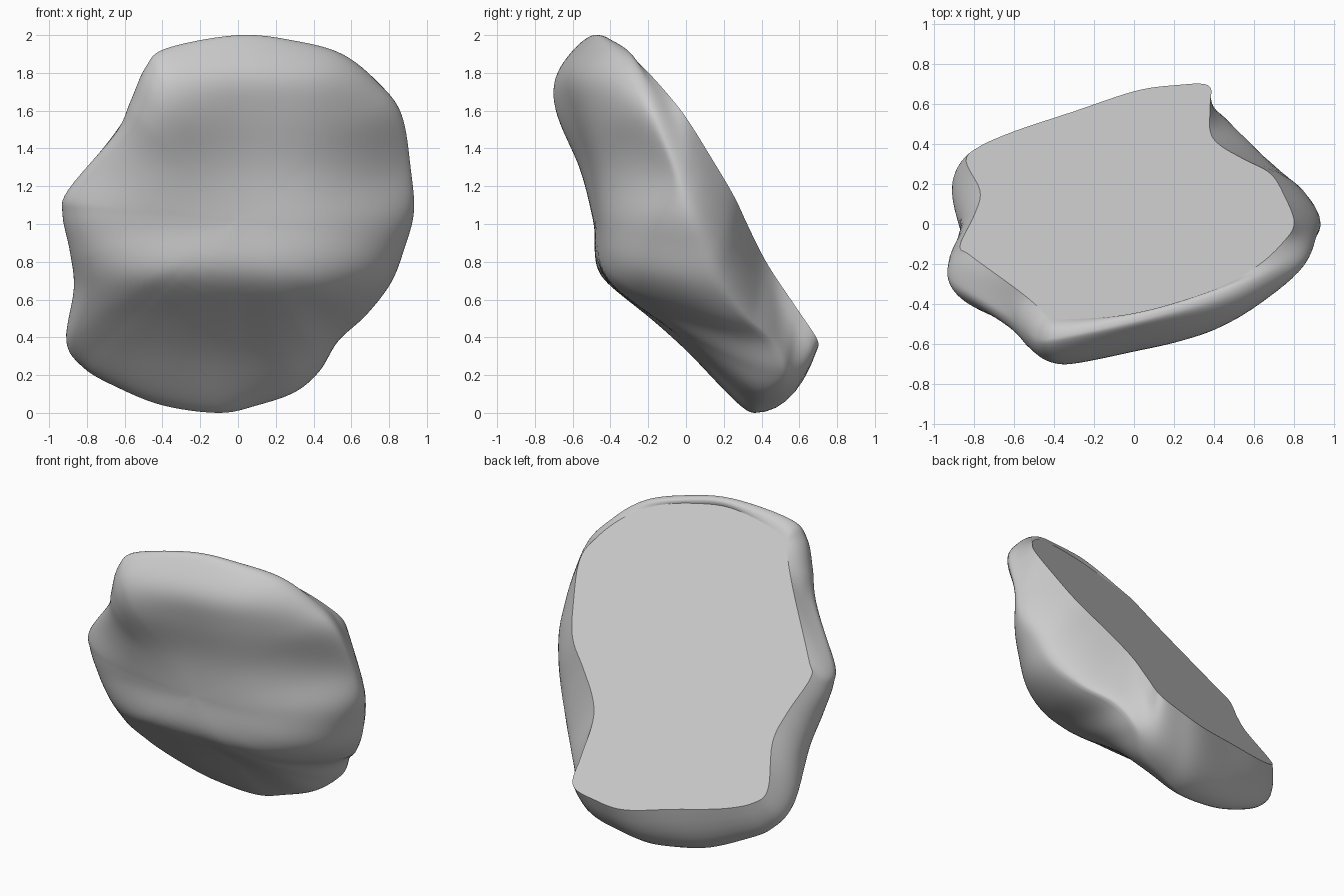
import bpy, bmesh, math
from mathutils import Vector

if "Cube" in bpy.data.objects:
    bpy.data.objects.remove(bpy.data.objects["Cube"])

# Front-view silhouette of the rock with its depth (x, y, z), clockwise from the top
RIM = [(0, -.47, 2), (.3, -.39, 1.97), (.55, -.3, 1.9), (.74, -.22, 1.75), (.865, -.15, 1.58),
       (.915, -.03, 1.28), (.93, .03, 1.06), (.88, .1, .87), (.81, .17, .69), (.68, .31, .52),
       (.53, .46, .38), (.43, .53, .22), (.3, .46, .11), (.1, .42, .04), (-.1, .38, 0),
       (-.4, .35, .04), (-.65, .3, .14), (-.82, .27, .24), (-.91, .2, .38), (-.87, .02, .66),
       (-.89, -.12, .85), (-.93, -.2, 1.05), (-.9, -.27, 1.18), (-.65, -.42, 1.48),
       (-.57, -.48, 1.65), (-.49, -.55, 1.83), (-.38, -.55, 1.93)]

# Outline (x, y) of the flat sawn face, paired point by point with the rim
CUT = [(-.05, -.44), (.2, -.38), (.45, -.29), (.62, -.19), (.74, -.08),
       (.8, .02), (.75, .16), (.68, .27), (.55, .34), (.43, .41),
       (.38, .48), (.38, .61), (.37, .71), (.2, .71), (0, .68),
       (-.3, .58), (-.6, .48), (-.78, .4), (-.84, .33), (-.77, .18),
       (-.8, .06), (-.87, -.09), (-.82, -.14), (-.6, -.3),
       (-.5, -.38), (-.44, -.44), (-.38, -.46)]

# Depth y of the front relief: rows by height, columns by x
COLS = [-.93, -.45, 0, .42, .93]
ROWS = [0, .3, .5, .62, .74, 1.0, 1.3, 1.6, 1.8, 2.0]
DEPTH = [(.22, .21, .25, .31, .48), (.03, .01, .05, .11, .33), (-.14, -.18, -.16, -.13, .1),
         (-.26, -.32, -.32, -.3, -.1), (-.36, -.44, -.44, -.38, -.19),
         (-.42, -.47, -.46, -.4, -.17), (-.42, -.55, -.5, -.41, -.1),
         (-.55, -.69, -.6, -.5, -.25), (-.63, -.71, -.65, -.55, -.33),
         (-.57, -.62, -.56, -.48, -.33)]
SUB, RINGS, ARC = 6, 30, 7
CENTRE = Vector((0, 0, 1.02))


def cubic(xs, ys, x):
    """Smooth interpolation through points, clamped at the ends."""
    x = min(max(x, xs[0]), xs[-1])
    n = len(xs)
    i = max(k for k in range(n - 1) if xs[k] <= x)

    def slope(k):
        a, b = max(k - 1, 0), min(k + 1, n - 1)
        return (ys[b] - ys[a]) / (xs[b] - xs[a])
    h = xs[i + 1] - xs[i]
    t = (x - xs[i]) / h
    return ((2*t**3 - 3*t*t + 1) * ys[i] + (t**3 - 2*t*t + t) * h * slope(i)
            + (3*t*t - 2*t**3) * ys[i + 1] + (t**3 - t*t) * h * slope(i + 1))


def relief(x, z):
    return cubic(ROWS, [cubic(COLS, row, x) for row in DEPTH], z)


def closed_curve(points):
    """Catmull-Rom loop through the control points."""
    pts, out = [Vector(p) for p in points], []
    n = len(pts)
    for i in range(n):
        a, b, c, d = (pts[(i + k) % n] for k in (-1, 0, 1, 2))
        for j in range(SUB):
            t = j / SUB
            out.append(.5 * (2*b + (c - a)*t + (2*a - 5*b + 4*c - d)*t*t
                             + (3*b - a - 3*c + d)*t**3))
    return out


rim = closed_curve(RIM)
cut = closed_curve([(x, y, 1.317 + .34 * x - 1.48 * y) for x, y in CUT])

bm = bmesh.new()
loops = []

# Rounded edge from the flat face out to the silhouette
for k in range(ARC):
    t = k / ARC
    ring = []
    for r, c in zip(rim, cut):
        mid = Vector((r.x, r.y + max(.05, .65 * (c.y - r.y)), r.z))
        ring.append(bm.verts.new(c*(1 - t)**2 + mid*2*t*(1 - t) + r*t*t))
    loops.append(ring)

# Front relief in shrinking rings, with a fuller edge towards the sides
for k in range(RINGS):
    s = math.cos(k / RINGS * math.pi / 2)
    ring = []
    for r in rim:
        w = 1 - math.sqrt(max(0, 1 - s**(4.5 + 2 * abs(r.x))))
        p = CENTRE.lerp(r, s)
        p.y = relief(p.x, p.z) * (1 - w) + r.y * w
        ring.append(bm.verts.new(p))
    loops.append(ring)

n = len(rim)
for a, b in zip(loops, loops[1:]):
    for i in range(n):
        j = (i + 1) % n
        bm.faces.new((a[i], a[j], b[j], b[i]))

# Centre fan and flat sawn face
tip = bm.verts.new((0, relief(0, CENTRE.z), CENTRE.z))
for i in range(n):
    bm.faces.new((loops[-1][i], loops[-1][(i + 1) % n], tip))
flat = bm.faces.new(loops[0])
flat_index = len(bm.faces) - 1

# Soften the relief, leaving the sawn face alone
soft = [v for ring in loops[ARC + 2:] for v in ring] + [tip]
for _ in range(4):
    bmesh.ops.smooth_vert(bm, verts=soft, factor=.5,
                          use_axis_x=False, use_axis_y=True, use_axis_z=False)
bmesh.ops.recalc_face_normals(bm, faces=bm.faces)

# Seat the rock on the ground, centred
lo = [min(v.co[i] for v in bm.verts) for i in range(3)]
hi = [max(v.co[i] for v in bm.verts) for i in range(3)]
bmesh.ops.translate(bm, verts=bm.verts,
                    vec=(-(lo[0] + hi[0]) / 2, -(lo[1] + hi[1]) / 2, -lo[2]))

mesh = bpy.data.meshes.new("rock_slab")
bm.to_mesh(mesh)
bm.free()
rock = bpy.data.objects.new("rock_slab", mesh)
bpy.context.collection.objects.link(rock)
bpy.context.view_layer.objects.active = rock
rock.select_set(True)
bpy.ops.object.shade_smooth_by_angle(angle=math.radians(50))
mesh.polygons[flat_index].use_smooth = False
